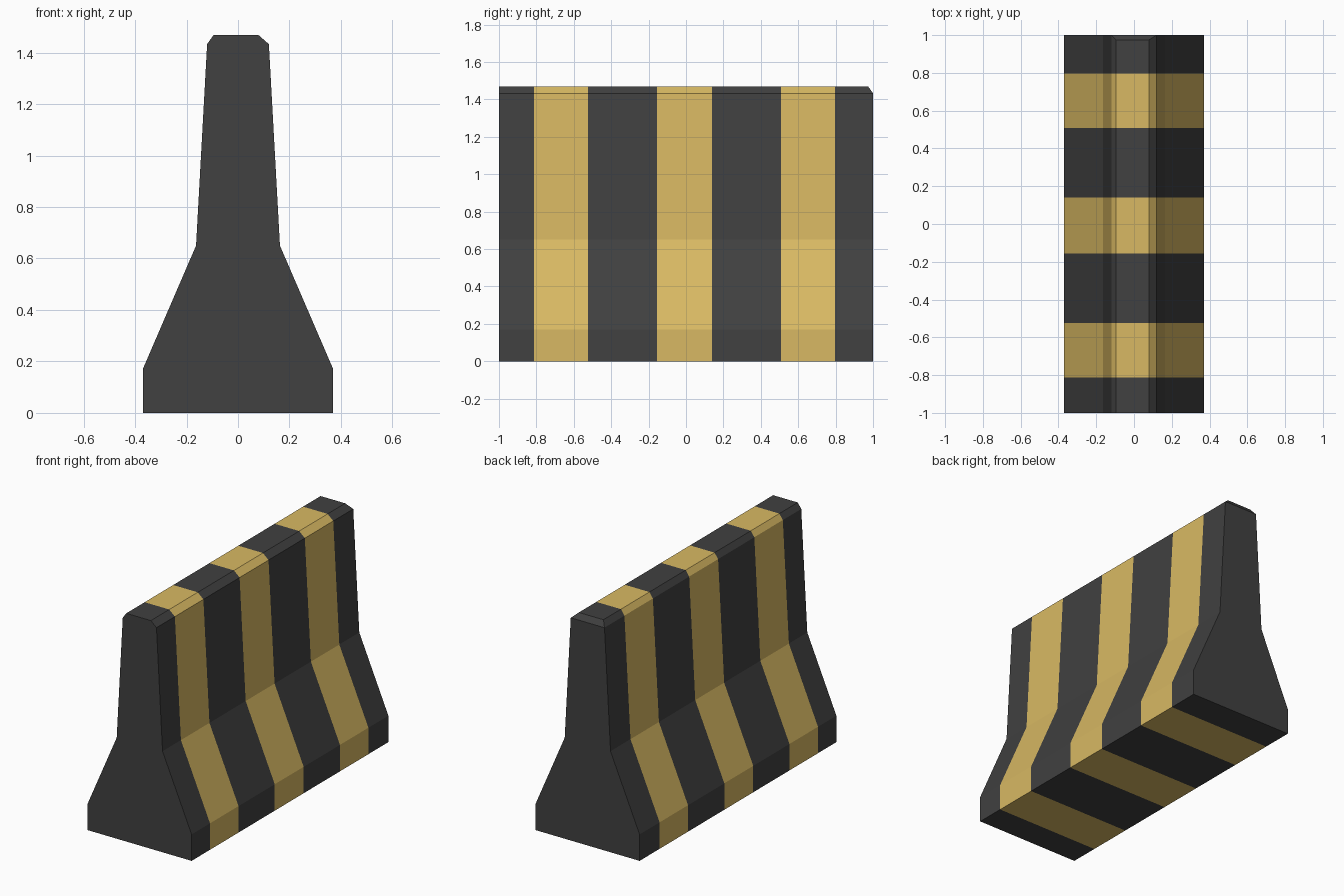
import bpy, bmesh

if "Cube" in bpy.data.objects:
    bpy.data.objects.remove(bpy.data.objects["Cube"])

def material(name, rgb):
    m = bpy.data.materials.new(name)
    m.diffuse_color = (*rgb, 1)
    m.use_nodes = True
    m.node_tree.nodes["Principled BSDF"].inputs["Base Color"].default_value = m.diffuse_color
    return m

# Barrier cross-section (x, z); the top-left chamfer is narrower than the right
profile = [(-0.37, 0), (0.37, 0), (0.37, 0.17), (0.163, 0.65), (0.12, 1.433),
           (0.08, 1.468), (-0.095, 1.468), (-0.12, 1.433), (-0.163, 0.65), (-0.37, 0.17)]
# Stripe edges along the length
cuts = [-1, -0.813, -0.523, -0.155, 0.139, 0.508, 0.797, 1]

bm = bmesh.new()
rings = []
for y in cuts:
    # the top edge of the back end is chamfered
    rings.append([bm.verts.new((x, 0.975 if y == 1 and z > 1.45 else y, z))
                  for x, z in profile])

# Body faces: every second section is yellow
n = len(profile)
for s, (a, b) in enumerate(zip(rings, rings[1:])):
    for i in range(n):
        j = (i + 1) % n
        bm.faces.new((a[i], a[j], b[j], b[i])).material_index = s % 2

# End caps, with the chamfer strip at the back
bm.faces.new(rings[0])
back = rings[-1]
bm.faces.new(back[:5] + back[7:])
bm.faces.new(back[4:8])
bmesh.ops.recalc_face_normals(bm, faces=bm.faces)

mesh = bpy.data.meshes.new("road_barrier")
bm.to_mesh(mesh)
bm.free()
mesh.materials.append(material("dark grey", (0.052, 0.052, 0.052)))
mesh.materials.append(material("yellow", (0.69, 0.485, 0.125)))
bpy.context.collection.objects.link(bpy.data.objects.new("road_barrier", mesh))
